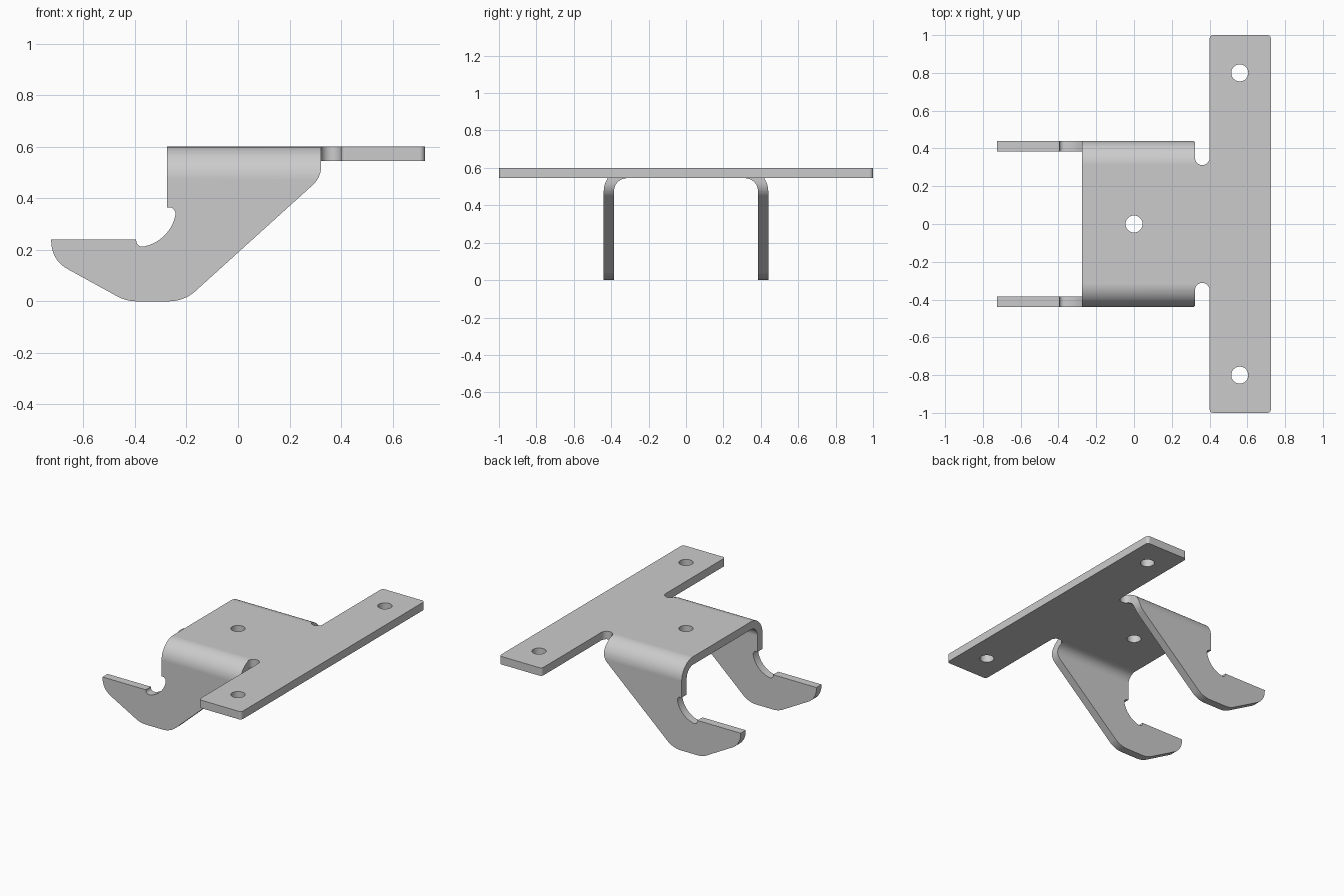
import bpy, bmesh, math
from mathutils import Vector

if "Cube" in bpy.data.objects:
    bpy.data.objects.remove(bpy.data.objects["Cube"])


def fillet(points, steps=8):
    """Round each (x, y, radius) corner of a closed outline."""
    out = []
    for i, (x, y, r) in enumerate(points):
        p = Vector((x, y))
        if r == 0:
            out.append(p)
            continue
        a = (Vector(points[i - 1][:2]) - p).normalized()
        b = (Vector(points[(i + 1) % len(points)][:2]) - p).normalized()
        half = a.angle(b) / 2
        centre = p + (a + b).normalized() * r / math.sin(half)
        t = r / math.tan(half)
        u, v = p + a * t - centre, p + b * t - centre
        sweep = u.angle_signed(v)
        for k in range(steps + 1):
            ang = -sweep * k / steps
            c, s = math.cos(ang), math.sin(ang)
            out.append(centre + Vector((u.x * c - u.y * s, u.x * s + u.y * c)))
    return out


def arc(cx, cy, r, start, end, steps):
    angles = [math.radians(start + (end - start) * k / steps) for k in range(steps + 1)]
    return [(cx + r * math.cos(t), cy + r * math.sin(t), 0) for t in angles]


def prism(name, outline, to_3d, lo, hi):
    """Extrude a 2D outline from lo to hi; to_3d(u, v, w) places each point."""
    bm = bmesh.new()
    face = bm.faces.new([bm.verts.new(to_3d(p[0], p[1], lo)) for p in outline])
    new = bmesh.ops.extrude_face_region(bm, geom=[face])["geom"]
    shift = Vector(to_3d(0, 0, hi)) - Vector(to_3d(0, 0, lo))
    bmesh.ops.translate(bm, vec=shift, verts=[g for g in new if isinstance(g, bmesh.types.BMVert)])
    bmesh.ops.recalc_face_normals(bm, faces=bm.faces)
    mesh = bpy.data.meshes.new(name)
    bm.to_mesh(mesh)
    bm.free()
    obj = bpy.data.objects.new(name, mesh)
    bpy.context.collection.objects.link(obj)
    return obj


def combine(obj, other, operation):
    bpy.context.view_layer.objects.active = obj
    mod = obj.modifiers.new("bool", 'BOOLEAN')
    mod.operation, mod.solver, mod.object = operation, 'EXACT', other
    bpy.ops.object.modifier_apply(modifier=mod.name)
    bpy.data.objects.remove(other)


def along_x(u, v, w): return (w, u, v)
def along_y(u, v, w): return (u, w, v)
def along_z(u, v, w): return (u, v, w)


TOP, T, HALF = 0.60, 0.055, 0.44
UNDER, INNER = TOP - T, HALF - T

# Folded channel: U-shaped section with rounded bends
section = fillet([(-HALF, -0.1, 0), (-HALF, TOP, 0.125), (HALF, TOP, 0.125), (HALF, -0.1, 0),
                  (INNER, -0.1, 0), (INNER, UNDER, 0.07), (-INNER, UNDER, 0.07), (-INNER, -0.1, 0)], 12)
bracket = prism("hook_bracket", section, along_x, -0.9, 0.5)

# Hook silhouette trims both flanges and the roof
side = [(-0.275, 0.7, 0), (-0.275, 0.365, 0), (-0.24, 0.365, 0.025)]
side += arc(-0.395, 0.365, 0.155, -12, -78, 14)
side += [(-0.395, 0.21, 0.022), (-0.395, 0.24, 0), (-0.725, 0.24, 0), (-0.725, 0.16, 0.12),
         (-0.434, 0, 0.15), (-0.209, 0, 0.15), (0.323, 0.481, 0.1), (0.323, 0.7, 0)]
combine(bracket, prism("silhouette", fillet(side), along_y, -0.6, 0.6), 'INTERSECT')

# Cross bar with a neck and rounded relief notches
half_bar = [(0.30, 0.30, 0), (0.323, 0.30, 0)] + arc(0.3615, 0.35, 0.0385, 180, 360, 16)
half_bar += [(0.40, 1, 0.02), (0.725, 1, 0.02)]
bar = half_bar + [(x, -y, r) for x, y, r in reversed(half_bar)]
combine(bracket, prism("cross_bar", fillet(bar), along_z, UNDER, TOP), 'UNION')

# Screw holes
for x, y in [(0, 0), (0.56, 0.8), (0.56, -0.8)]:
    hole = arc(x, y, 0.045, 0, 360, 32)[:-1]
    combine(bracket, prism("hole", hole, along_z, 0.4, 0.7), 'DIFFERENCE')

# Smooth bends, crisp sheet edges
bpy.context.view_layer.objects.active = bracket
bracket.select_set(True)
bpy.ops.object.shade_smooth_by_angle(angle=math.radians(30))
weighted = bracket.modifiers.new("weighted_normals", 'WEIGHTED_NORMAL')
weighted.keep_sharp = True
